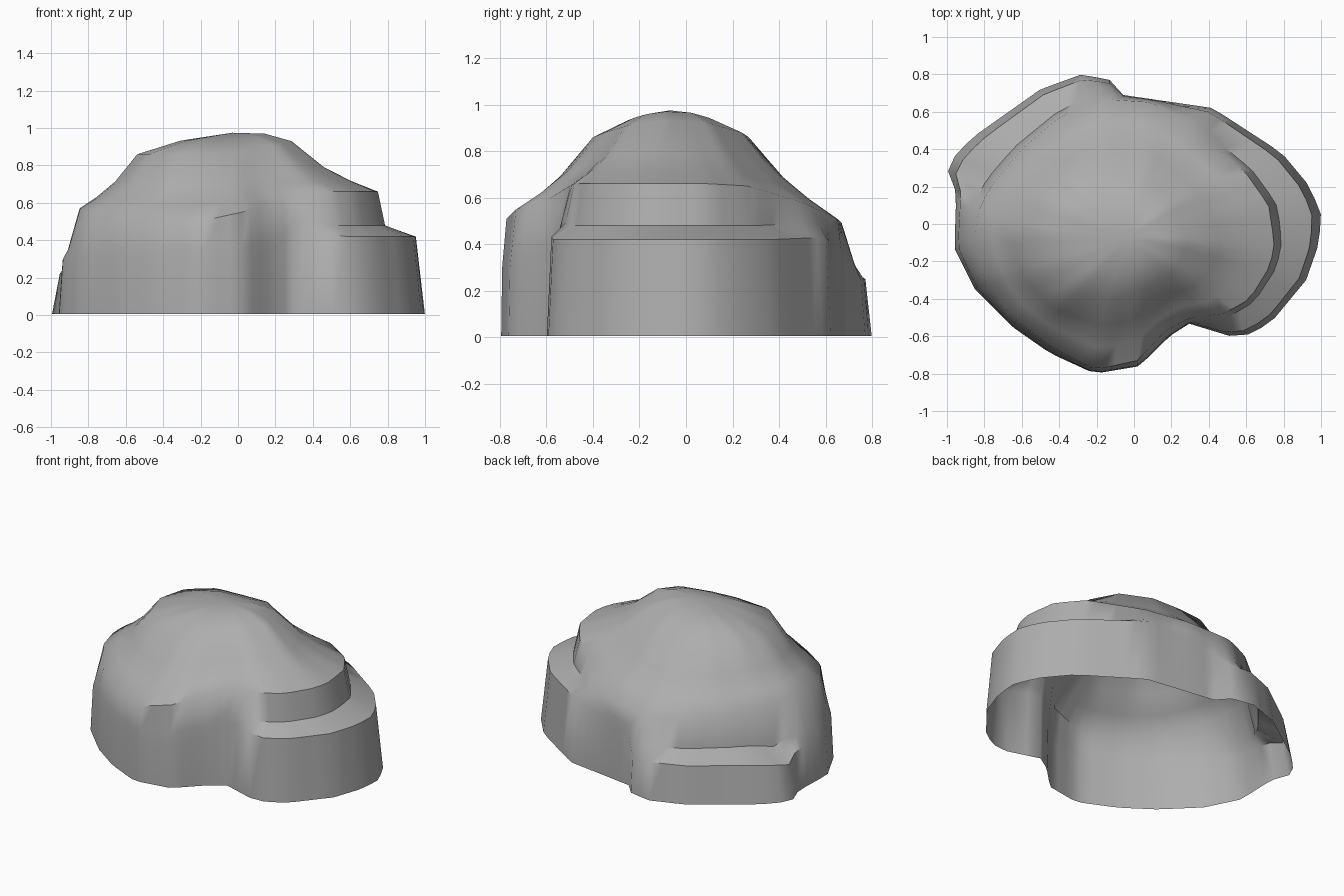
import bpy, bmesh, math
from mathutils import Vector

cube = bpy.data.objects.get("Cube")
if cube:
    bpy.data.objects.remove(cube, do_unlink=True)

STEPS = 72
AXIS = Vector((-0.05, -0.05, 0))

# Ground outline: x, y and height of the lower lip above it
FOOT = [(1, .05, .42), (.99, -.1, .42), (.92, -.3, .42), (.73, -.53, .42),
        (.57, -.61, .42), (.47, -.59, .44), (.3, -.53, .44), (.19, -.6, .36),
        (.03, -.76, .3), (-.21, -.8, .3), (-.45, -.69, .3), (-.65, -.55, .3),
        (-.85, -.35, .3), (-.96, -.13, .3), (-.95, .17, .26), (-1, .27, .22),
        (-.95, .38, .24), (-.84, .48, .25), (-.5, .72, .25), (-.28, .8, .25),
        (-.13, .77, .25), (-.06, .69, .34), (.42, .62, .43), (.79, .38, .42),
        (.94, .2, .42)]

# Shoulder rim where the walls turn into the upper slope
RIM = [(.75, -.1, .66), (.73, -.22, .66), (.62, -.4, .66), (.48, -.48, .66),
       (.3, -.5, .65), (.16, -.58, .6), (.02, -.73, .55), (-.21, -.78, .5),
       (-.45, -.65, .5), (-.65, -.5, .52), (-.81, -.27, .56), (-.85, -.1, .57),
       (-.84, .05, .57), (-.78, .18, .55), (-.6, .4, .52), (-.4, .57, .5),
       (-.2, .67, .49), (.1, .65, .51), (.34, .5, .58), (.6, .27, .65),
       (.72, .1, .66)]

# Edge of the flat crown
CROWN = [(.29, -.1, .93), (.22, -.25, .91), (.05, -.35, .88), (-.1, -.4, .86),
         (-.35, -.38, .86), (-.48, -.25, .86), (-.54, -.05, .86),
         (-.48, .12, .87), (-.33, .24, .87), (-.15, .27, .86), (.05, .24, .88),
         (.2, .1, .92)]
PEAK = Vector((-.03, -.07, .975))


def flat_cross(a, b):
    return a.x * b.y - a.y * b.x


def sample(outline):
    """Cut a closed outline with evenly spaced rays from the axis."""
    pts = [Vector(p) - AXIS for p in outline]
    ring = []
    for i in range(STEPS):
        turn = math.tau * i / STEPS + 0.01
        ray = Vector((math.cos(turn), math.sin(turn), 0))
        for a, b in zip(pts, pts[1:] + pts[:1]):
            ca, cb = flat_cross(a, ray), flat_cross(b, ray)
            if ca * cb <= 0 and ca != cb:
                hit = a.lerp(b, ca / (ca - cb))
                if hit.x * ray.x + hit.y * ray.y > 0:
                    ring.append(hit + AXIS)
                    break
    return ring


def at_height(point, z):
    return Vector((point.x, point.y, z))


def ledge_inner(lip, rim):
    """Ledges step in sharply, plain walls follow their own slope."""
    gap = (lip.xy - rim.xy).length
    ledge = min(max((gap - .08) / .06, 0), 1)
    rise = .06 / (rim.z - lip.z)
    return at_height(lip.lerp(rim, rise + (.8 - rise) * ledge), lip.z + .06)


# Stack the rings from the ground to the crown
foot, rim, crown = sample(FOOT), sample(RIM), sample(CROWN)
base = [at_height(p, .006) for p in foot]
lip = [at_height(p.lerp(r, .18), p.z) for p, r in zip(foot, rim)]
inner = [ledge_inner(a, b) for a, b in zip(lip, rim)]
down = Vector((0, 0, 1))
slope_low = [r.lerp(c, .3) - down * .025 for r, c in zip(rim, crown)]
slope_high = [r.lerp(c, .62) - down * .035 for r, c in zip(rim, crown)]
cap = [c.lerp(PEAK, .45) + down * .02 for c in crown]
rings = [base, lip, inner, rim, slope_low, slope_high, crown, cap]

# Skin the rings as one shell, open underneath
bm = bmesh.new()
loops = [[bm.verts.new(p) for p in ring] for ring in rings]
for low, high in zip(loops, loops[1:]):
    for i in range(STEPS):
        j = (i + 1) % STEPS
        bm.faces.new((low[i], low[j], high[j], high[i]))
top = bm.verts.new(PEAK)
for i in range(STEPS):
    bm.faces.new((loops[-1][i], loops[-1][(i + 1) % STEPS], top))
mesh = bpy.data.meshes.new("rock")
bm.to_mesh(mesh)
bm.free()
rock = bpy.data.objects.new("rock", mesh)
bpy.context.collection.objects.link(rock)

# Plain grey stone
stone = bpy.data.materials.new("grey stone")
stone.use_nodes = True
stone.diffuse_color = (.42, .42, .42, 1)
stone.node_tree.nodes["Principled BSDF"].inputs["Base Color"].default_value = stone.diffuse_color
mesh.materials.append(stone)

bpy.context.view_layer.objects.active = rock
rock.select_set(True)
bpy.ops.object.shade_smooth_by_angle(angle=math.radians(50))
